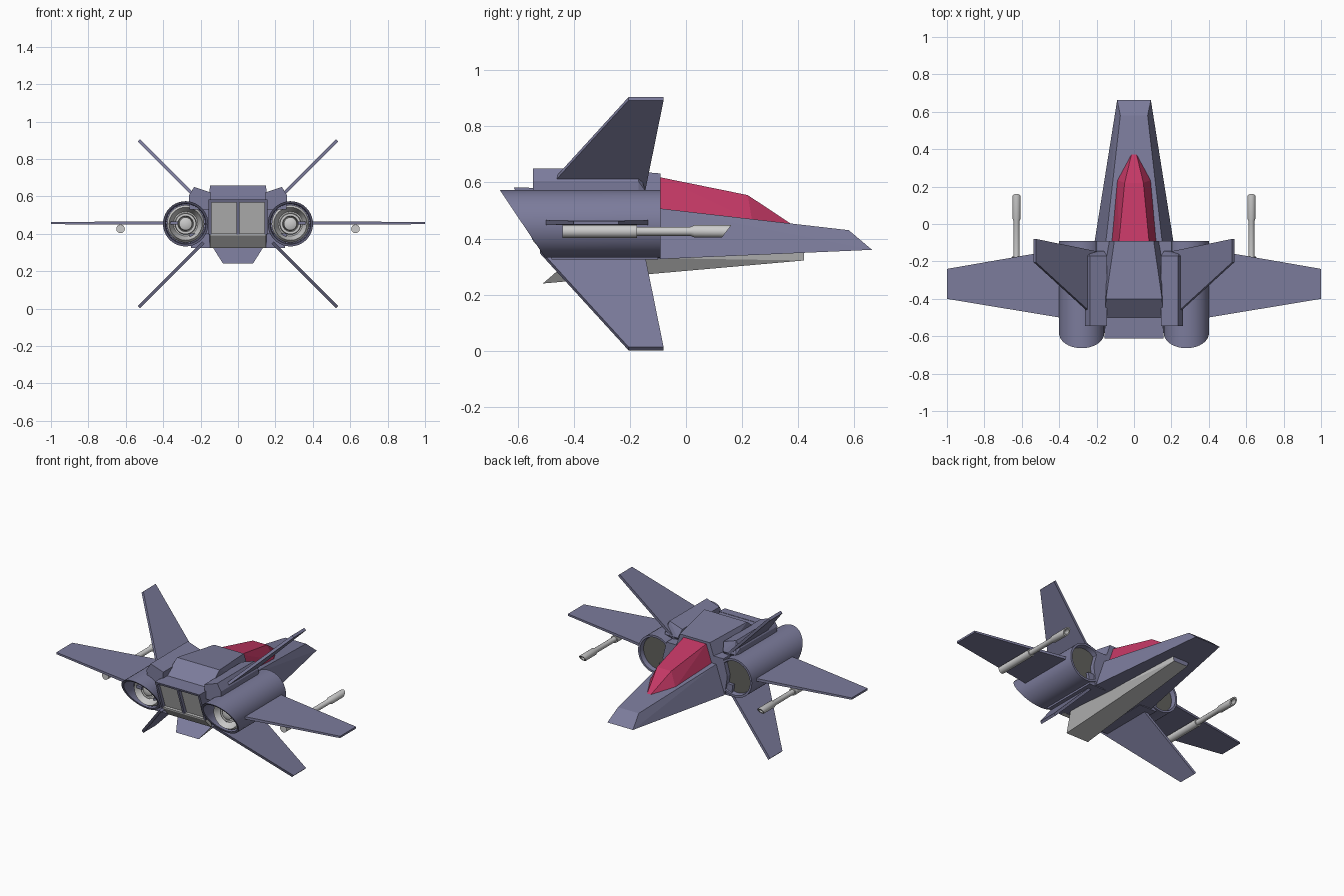
import bpy, bmesh, math

if "Cube" in bpy.data.objects:
    bpy.data.objects.remove(bpy.data.objects["Cube"])

def material(name, c):
    m = bpy.data.materials.new(name)
    m.diffuse_color = (*c, 1)
    m.use_nodes = True
    m.node_tree.nodes["Principled BSDF"].inputs["Base Color"].default_value = m.diffuse_color
    return m

PURPLE = material("hull_purple", (0.2, 0.2, 0.33))
RED = material("canopy_red", (0.55, 0.04, 0.13))
DARK = material("intake_dark", (0.12, 0.12, 0.11))
CZ = 0.453   # height of engine and wing axis

def finish(name, bm, mats):
    me = bpy.data.meshes.new(name)
    bm.to_mesh(me)
    bm.free()
    ob = bpy.data.objects.new(name, me)
    bpy.context.collection.objects.link(ob)
    for m in mats:
        if m:
            me.materials.append(m)
    return ob

def hull(name, pts, mat=PURPLE):
    """Flat-faced convex solid around a few corner points."""
    bm = bmesh.new()
    for p in pts:
        bm.verts.new(p)
    r = bmesh.ops.convex_hull(bm, input=bm.verts[:])
    loose = [v for v in bm.verts if not v.link_faces]
    bmesh.ops.delete(bm, geom=loose, context='VERTS')
    bmesh.ops.dissolve_limit(bm, angle_limit=0.01, verts=bm.verts[:], edges=bm.edges[:])
    bmesh.ops.recalc_face_normals(bm, faces=bm.faces[:])
    return finish(name, bm, [mat])

def sym(pts):
    return [(s * x, y, z) for x, y, z in pts for s in (1, -1)]

def pair(name, pts, mat=PURPLE):
    for s, side in ((1, "right"), (-1, "left")):
        hull(f"{name}_{side}", [(s * x, y, z) for x, y, z in pts], mat)

def extrude_x(x0, x1, yz):
    return [(x, y, z) for y, z in yz for x in (x0, x1)]

def extrude_y(y0, y1, xz):
    return [(x, y, z) for x, z in xz for y in (y0, y1)]

def lathe(name, cx, cz, prof, mat=None, n=40):
    """Turn (radius, y, slant) points around a lengthwise axis."""
    bm = bmesh.new()
    rings = []
    for r, y, k in prof:
        if r == 0:
            rings.append([bm.verts.new((cx, y, cz))] * n)
            continue
        ring = []
        for i in range(n):
            a = 2 * math.pi * i / n
            dz = r * math.sin(a)
            ring.append(bm.verts.new((cx + r * math.cos(a), y + k * dz, cz + dz)))
        rings.append(ring)
    for a, b in zip(rings, rings[1:]):
        for i in range(n):
            j = (i + 1) % n
            bm.faces.new(list(dict.fromkeys((a[i], a[j], b[j], b[i]))))
    bmesh.ops.recalc_face_normals(bm, faces=bm.faces[:])
    ob = finish(name, bm, [mat])
    bpy.context.view_layer.objects.active = ob
    ob.select_set(True)
    bpy.ops.object.shade_smooth_by_angle(angle=math.radians(30))
    ob.select_set(False)

# Nose and canopy
hull("nose", sym([(0.21, -0.09, 0.327), (0.15, -0.09, 0.507), (0.073, 0.58, 0.43),
                  (0.09, 0.663, 0.36)]))
hull("canopy", sym([(0.12, -0.09, 0.5), (0.08, -0.09, 0.618), (0.05, 0.22, 0.555),
                    (0.09, 0.235, 0.465), (0.012, 0.378, 0.45)]), RED)

# Central body, raised back and keel
hull("center_body", extrude_x(-0.155, 0.155, [(-0.09, 0.327), (-0.09, 0.51), (-0.3, 0.58),
     (-0.585, 0.58), (-0.52, 0.4), (-0.47, 0.327)]))
hull("raised_back", sym([(0.15, -0.09, 0.5), (0.105, -0.09, 0.632), (0.15, -0.4, 0.658),
                         (0.155, -0.5, 0.58), (0.155, -0.5, 0.5)]))
keel = hull("keel", sym([(0.08, -0.51, 0.24), (0.14, -0.4, 0.335), (0.05, 0.42, 0.322),
                         (0.06, 0.42, 0.355)]), None)
keel.data.materials.append(material("keel_grey", (0.8, 0.8, 0.8)))
keel.data.materials.append(PURPLE)
for p in keel.data.polygons:
    p.material_index = 1 if abs(p.normal.y) > 0.5 else 0

# Central exhaust: two grey panels in a slanted frame, with a sloping lip under it
pair("exhaust_panel", extrude_x(0.008, 0.145, [(-0.592, 0.578), (-0.57, 0.578),
                                              (-0.528, 0.4), (-0.5, 0.4)]), None)
for i, x in enumerate((-0.15, 0, 0.15)):
    hull(f"exhaust_bar_{i}", extrude_x(x - 0.007, x + 0.007, [(-0.612, 0.58), (-0.57, 0.58),
                                                         (-0.547, 0.395), (-0.5, 0.395)]))
hull("exhaust_top", extrude_x(-0.157, 0.157, [(-0.613, 0.582), (-0.56, 0.582),
                                             (-0.608, 0.568), (-0.56, 0.568)]))
hull("exhaust_lip", extrude_x(-0.15, 0.15, [(-0.547, 0.4), (-0.5, 0.4), (-0.545, 0.39),
                                           (-0.48, 0.324), (-0.45, 0.324)]), None)

# Fin root fairings and the blocks joining engines to the body
pair("upper_fairing", extrude_y(-0.545, -0.17, [(0.145, 0.62), (0.235, 0.65), (0.262, 0.605),
                                                (0.26, 0.53), (0.15, 0.53)])
     + [(0.25, -0.145, 0.57), (0.16, -0.145, 0.57)])
pair("lower_fairing", extrude_y(-0.48, -0.1, [(0.13, 0.325), (0.25, 0.325), (0.26, 0.4),
                                              (0.13, 0.4)]))
pair("intake_block", extrude_y(-0.45, -0.09, [(0.13, 0.33), (0.21, 0.33), (0.228, 0.45),
                                              (0.2, 0.555), (0.13, 0.555)]))

# Main wings
wing = []
for x, lead, trail, t in ((0.32, -0.122, -0.513, 0.009), (1.0, -0.24, -0.4, 0.006)):
    wing += [(x, y, 0.457 + d) for y in (lead, trail) for d in (-t, t)]
pair("wing", wing)

# Four diagonal fins
for word, u in (("upper", 1), ("lower", -1)):
    fin = []
    for h, lead, trail in ((0.1, -0.15, -0.52), (0.445, -0.08, -0.205)):
        for d in (-0.006, 0.006):
            fin += [(0.085 + h + d, y, CZ + u * (h - d)) for y in (lead, trail)]
    pair(f"{word}_fin", fin)

# Engines and wing guns
for s, side in ((1, "right"), (-1, "left")):
    x = 0.28 * s
    lathe(f"engine_{side}", x, CZ, [(0.1, -0.14, 0), (0.108, -0.09, 0), (0.121, -0.09, 0),
          (0.121, -0.583, -0.67), (0.108, -0.58, -0.67), (0.104, -0.44, 0), (0, -0.44, 0)], PURPLE)
    lathe(f"intake_{side}", x, CZ, [(0, -0.12, 0), (0.106, -0.12, 0)], DARK)
    lathe(f"nozzle_{side}", x, CZ, [(0.1, -0.44, 0), (0.1, -0.5, 0), (0.088, -0.52, 0),
          (0.08, -0.5, 0), (0.065, -0.46, 0), (0.058, -0.46, 0), (0.055, -0.5, 0),
          (0.042, -0.5, 0), (0.038, -0.48, 0), (0.034, -0.51, 0), (0, -0.525, 0)])
    lathe(f"gun_{side}", 0.628 * s, 0.426, [(0, -0.44, 0), (0.023, -0.44, 0), (0.023, -0.175, 0),
          (0.016, -0.175, 0), (0.016, 0.015, 0), (0.022, 0.03, 0), (0.022, 0.145, 0.75),
          (0.014, 0.145, 0.75), (0.014, 0.09, 0), (0, 0.09, 0)], None, 20)
